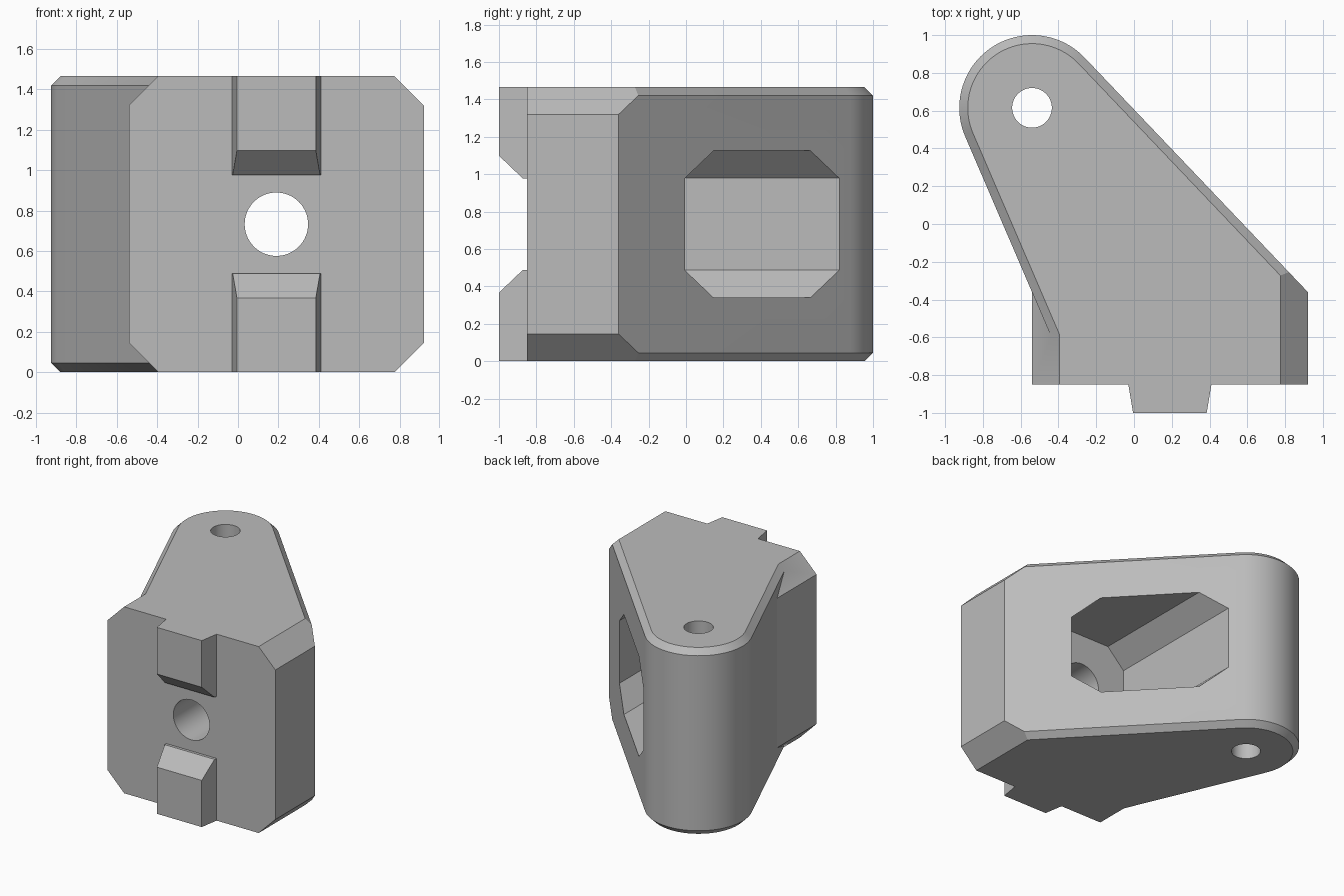
import bpy, bmesh, math
from mathutils import Vector

if "Cube" in bpy.data.objects:
    bpy.data.objects.remove(bpy.data.objects["Cube"])

H = 1.465                      # overall height
MID = H / 2
CX, CY, R = -0.54, 0.615, 0.385   # rounded arm end
XL, XR = -0.54, 0.92           # mounting block sides
FRONT, BACK = -0.85, -0.36     # mounting block front and back
BEVEL, EDGE = 0.145, 0.045     # block corner cut, arm edge cut

grey = bpy.data.materials.new("plain grey")
grey.diffuse_color = (0.5, 0.5, 0.5, 1)
grey.use_nodes = True
grey.node_tree.nodes["Principled BSDF"].inputs["Base Color"].default_value = grey.diffuse_color


def make(name, bm):
    bmesh.ops.remove_doubles(bm, verts=bm.verts, dist=1e-5)
    bmesh.ops.recalc_face_normals(bm, faces=bm.faces)
    me = bpy.data.meshes.new(name)
    bm.to_mesh(me)
    bm.free()
    me.materials.append(grey)
    ob = bpy.data.objects.new(name, me)
    bpy.context.collection.objects.link(ob)
    return ob


def loft(loops):
    """Closed solid through matching loops of points."""
    bm = bmesh.new()
    rings = [[bm.verts.new(p) for p in loop] for loop in loops]
    n = len(rings[0])
    for a, b in zip(rings, rings[1:]):
        for i in range(n):
            j = (i + 1) % n
            bm.faces.new((a[i], a[j], b[j], b[i]))
    bm.faces.new(rings[0][::-1])
    bm.faces.new(rings[-1])
    return bm


def slice_off(bm, point, normal):
    """Remove everything on the normal side of a plane and cap the cut."""
    geom = bm.verts[:] + bm.edges[:] + bm.faces[:]
    bmesh.ops.bisect_plane(bm, geom=geom, dist=1e-6, plane_co=point,
                           plane_no=normal, clear_outer=True)
    bmesh.ops.holes_fill(bm, edges=[e for e in bm.edges if e.is_boundary], sides=0)


def octagon_prism(x0, x1, z0, z1, c, y0, y1):
    pts = [(x0 + c, z0), (x1 - c, z0), (x1, z0 + c), (x1, z1 - c),
           (x1 - c, z1), (x0 + c, z1), (x0, z1 - c), (x0, z0 + c)]
    return loft([[(x, y, z) for x, z in pts] for y in (y0, y1)])


def cylinder(c0, c1, u, v, r, n=64):
    angles = [2 * math.pi * i / n for i in range(n)]
    return loft([[Vector(c) + r * (math.cos(a) * Vector(u) + math.sin(a) * Vector(v))
                  for a in angles] for c in (c0, c1)])


def boolean(target, other, operation):
    mod = target.modifiers.new(operation.lower(), 'BOOLEAN')
    mod.operation, mod.solver, mod.object = operation, 'EXACT', other
    bpy.context.view_layer.objects.active = target
    bpy.ops.object.modifier_apply(modifier=mod.name)
    bpy.data.objects.remove(other)


# Arm: sides tangent to the round end, running down to the block corners
def tangent_angle(px, py, side):
    dx, dy = px - CX, py - CY
    return math.atan2(dy, dx) + side * math.acos(R / math.hypot(dx, dy))


T1 = tangent_angle(XR, BACK, 1)
T2 = tangent_angle(XL, BACK, -1) + 2 * math.pi
ARM_FRONT = -0.75


def arm_outline(inset, z, n=40):
    r = R - inset

    def offset(t):
        return math.cos(t) * CX + math.sin(t) * CY + r
    right_y = (offset(T1) - math.cos(T1) * XR) / math.sin(T1)
    left_x = (offset(T2) - math.sin(T2) * ARM_FRONT) / math.cos(T2)
    pts = [(left_x, ARM_FRONT, z), (XR, ARM_FRONT, z), (XR, right_y, z)]
    for i in range(n + 1):
        t = T1 + (T2 - T1) * i / n
        pts.append((CX + r * math.cos(t), CY + r * math.sin(t), z))
    return pts


bm = loft([arm_outline(EDGE, 0), arm_outline(0, EDGE),
           arm_outline(0, H - EDGE), arm_outline(EDGE, H)])
slice_off(bm, (XR, 0, H - BEVEL), (1, 0, 1))
slice_off(bm, (XR, 0, BEVEL), (1, 0, -1))
bracket = make("bracket_body", bm)

# Mounting block with cut corners
block = make("mounting_block", octagon_prism(XL, XR, 0, H, BEVEL, FRONT, BACK))
boolean(bracket, block, 'UNION')

# Tapered locating tabs on the front, top and bottom
KX = 0.19
plan = [(KX - 0.195, -1), (KX + 0.195, -1), (KX + 0.22, FRONT),
        (KX + 0.22, FRONT + 0.05), (KX - 0.22, FRONT + 0.05), (KX - 0.22, FRONT)]
for name, s in (("lower_tab", -1), ("upper_tab", 1)):
    z_in, z_out = MID + s * 0.244, MID + s * MID
    bm = loft([[(x, y, z) for x, y in plan] for z in (z_in, z_out)])
    slice_off(bm, (0, -1, MID + s * 0.366), (0, -0.122, -s * 0.128))
    boolean(bracket, make(name, bm), 'UNION')

# Octagonal pocket opening through the slanted side
boolean(bracket, make("pocket_cutter", octagon_prism(
    KX - 0.393, KX + 0.393, MID - 0.393, MID + 0.393, 0.147, BACK, 1.3)), 'DIFFERENCE')

# Bolt hole through the front and pivot hole through the arm end
boolean(bracket, make("bolt_hole_cutter", cylinder(
    (KX, -1.2, MID), (KX, 0, MID), (1, 0, 0), (0, 0, 1), 0.157)), 'DIFFERENCE')
boolean(bracket, make("pivot_hole_cutter", cylinder(
    (CX, CY, -0.2), (CX, CY, H + 0.2), (1, 0, 0), (0, 1, 0), 0.105)), 'DIFFERENCE')

# Shading
bpy.ops.object.select_all(action='DESELECT')
bracket.select_set(True)
bpy.context.view_layer.objects.active = bracket
bpy.ops.object.shade_smooth_by_angle(angle=math.radians(30))
